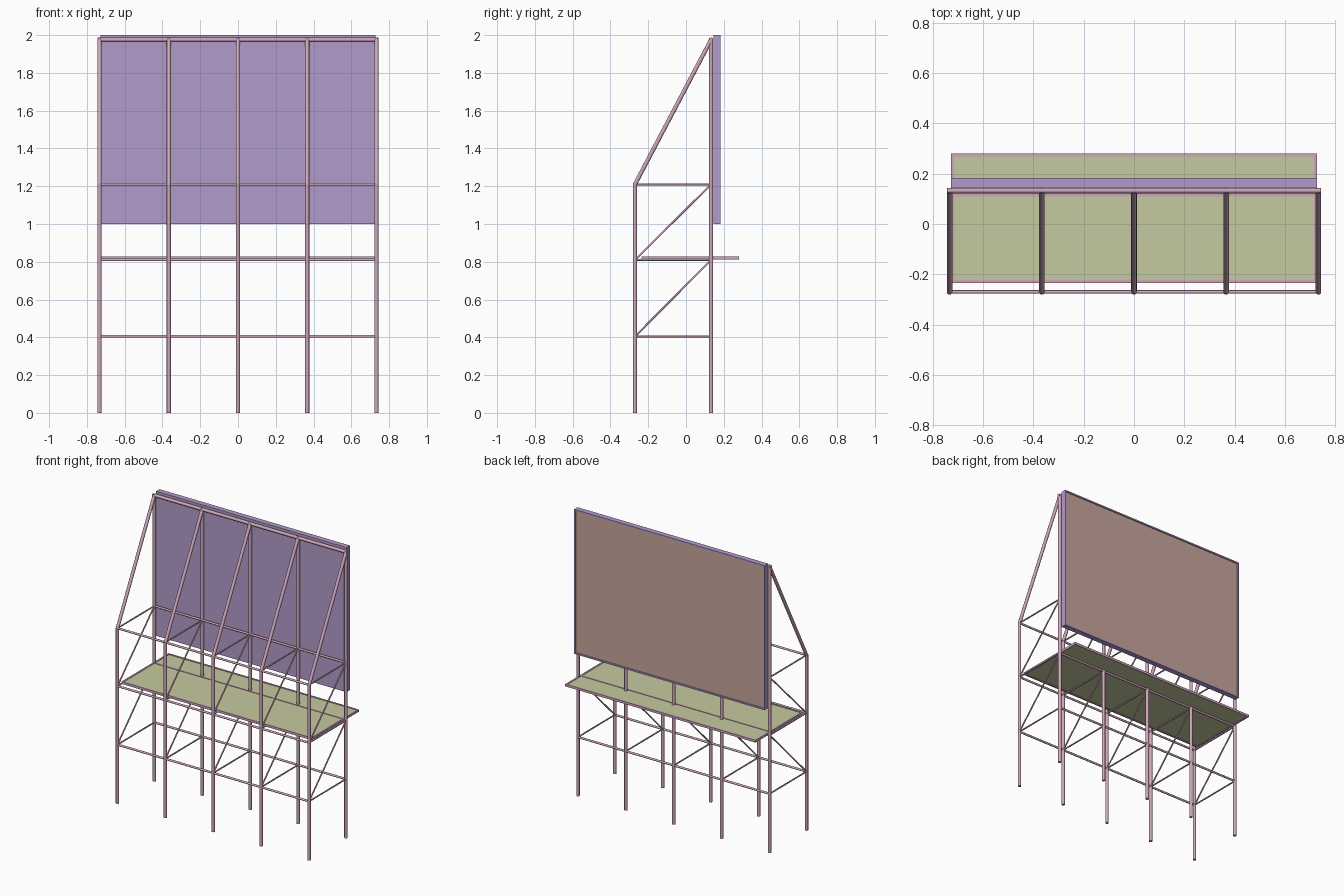
import bpy
import bmesh
from mathutils import Vector

cube = bpy.data.objects.get("Cube")
if cube:
    bpy.data.objects.remove(cube, do_unlink=True)


def material(name, rgb):
    m = bpy.data.materials.new(name)
    m.use_nodes = True
    m.diffuse_color = (*rgb, 1)
    m.node_tree.nodes["Principled BSDF"].inputs["Base Color"].default_value = (*rgb, 1)
    return m


PINK = material("pink steel", (0.62, 0.39, 0.49))
PURPLE = material("purple board", (0.45, 0.33, 0.60))
OLIVE = material("olive deck", (0.56, 0.59, 0.35))
BROWN = material("dusty rose panel", (0.58, 0.38, 0.33))


def finish(name, bm, *mats):
    mesh = bpy.data.meshes.new(name)
    bm.to_mesh(mesh)
    bm.free()
    for m in mats:
        mesh.materials.append(m)
    ob = bpy.data.objects.new(name, mesh)
    bpy.context.collection.objects.link(ob)
    return ob


def tube(name, a, b, radius, sides=12):
    a, b = Vector(a), Vector(b)
    bm = bmesh.new()
    bmesh.ops.create_cone(bm, cap_ends=True, segments=sides, radius1=radius,
                          radius2=radius, depth=(b - a).length)
    ob = finish(name, bm, PINK)
    ob.location = (a + b) / 2
    ob.rotation_mode = 'QUATERNION'
    ob.rotation_quaternion = (b - a).to_track_quat('Z', 'Y')
    for p in ob.data.polygons:
        p.use_smooth = len(p.vertices) == 4
    return ob


def box_mesh(lo, hi):
    bm = bmesh.new()
    bmesh.ops.create_cube(bm, size=1)
    lo, hi = Vector(lo), Vector(hi)
    for v in bm.verts:
        v.co = (lo + hi) / 2 + v.co * (hi - lo)
    return bm


def box(name, lo, hi, mat):
    return finish(name, box_mesh(lo, hi), mat)


FRONT, BACK = -0.27, 0.133
SIDE, TOP = 0.733, 1.976
LEVELS = (0.405, 0.81, 1.21)
POST, RAIL, BRACE = 0.011, 0.007, 0.005

# Five frames: posts, sloped strut, cross ties and diagonals
for i in range(5):
    x = -SIDE + i * SIDE / 2
    tube("front_post", (x, FRONT, 0), (x, FRONT, LEVELS[2] + 0.005), POST)
    tube("back_post", (x, BACK, 0), (x, BACK, TOP + 0.008), POST)
    tube("sloped_strut", (x, FRONT, LEVELS[2]), (x, BACK, TOP), POST)
    for z in LEVELS:
        tube("cross_tie", (x, FRONT, z), (x, BACK, z), BRACE, 8)
    for low, high in zip(LEVELS, LEVELS[1:]):
        tube("diagonal_brace", (x, FRONT, low), (x, BACK, high), BRACE, 8)

# Long rails
for z in LEVELS:
    for side, y in (("front", FRONT), ("back", BACK)):
        tube(side + "_rail", (-SIDE, y, z), (SIDE, y, z), RAIL)
tube("top_rail", (-SIDE - POST, BACK, TOP), (SIDE + POST, BACK, TOP), POST)

# Walkway deck with its rim and middle bar
W, Y0, Y1, Z0, Z1, R = 0.728, -0.235, 0.28, 0.813, 0.829, 0.012
box("walkway_deck", (-W + R, Y0 + R, Z0 + 0.004), (W - R, Y1 - R, Z1 - 0.003), OLIVE)
for y in (Y0, 0.11, Y1 - R):
    box("walkway_long_rim", (-W, y, Z0), (W, y + R, Z1), PINK)
for x in (-W, W - R):
    box("walkway_end_rim", (x, Y0 + R, Z0), (x + R, Y1 - R, Z1), PINK)

# Display board with an inset panel on its back face
bm = box_mesh((-W, 0.145, 1.0), (W, 0.182, 2.0))
bm.normal_update()
face = max(bm.faces, key=lambda f: f.normal.y)
bmesh.ops.inset_region(bm, faces=[face], thickness=0.014)
bmesh.ops.inset_region(bm, faces=[face], thickness=0.001, depth=-0.006)
face.material_index = 1
finish("display_board", bm, PURPLE, BROWN)
